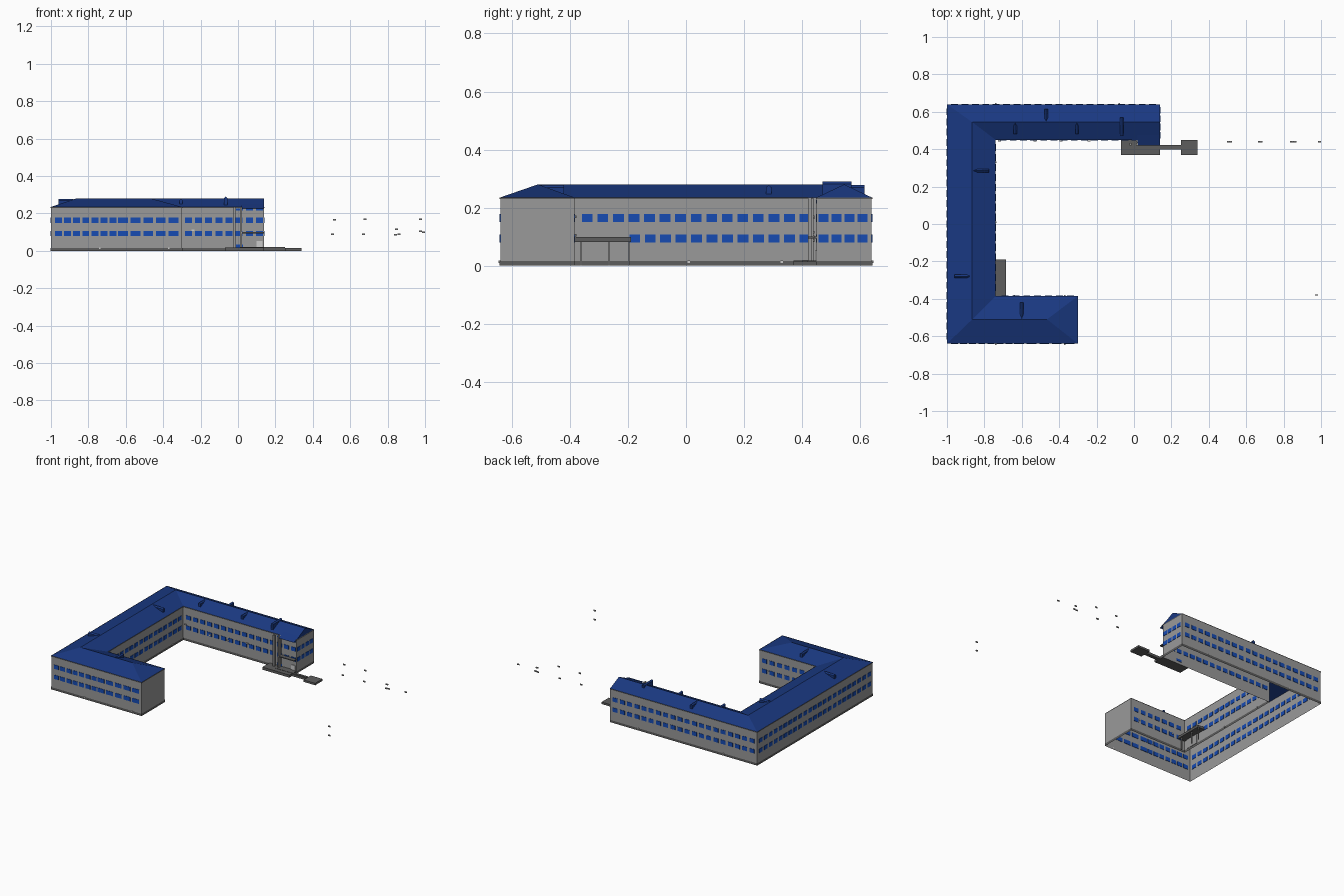
import bpy, bmesh

if "Cube" in bpy.data.objects:
    bpy.data.objects.remove(bpy.data.objects["Cube"])

def material(name, rgb):
    m = bpy.data.materials.new(name)
    m.diffuse_color = (*rgb, 1)
    m.use_nodes = True
    m.node_tree.nodes["Principled BSDF"].inputs["Base Color"].default_value = m.diffuse_color
    return m

BLUE = material("roof_blue", (0.01, 0.04, 0.22))
GLASS = material("window_blue", (0.008, 0.07, 0.45))
DARK = material("dark_grey", (0.11, 0.11, 0.11))
WALL = material("wall_grey", (0.32, 0.32, 0.32))

def finish(name, bm, mat):
    me = bpy.data.meshes.new(name)
    bm.to_mesh(me)
    bm.free()
    ob = bpy.data.objects.new(name, me)
    bpy.context.collection.objects.link(ob)
    if mat:
        me.materials.append(mat)
    return ob

def add_box(bm, x0, x1, y0, y1, z0, z1):
    v = [bm.verts.new((x, y, z)) for z in (z0, z1) for x, y in ((x0, y0), (x1, y0), (x1, y1), (x0, y1))]
    for f in ((3, 2, 1, 0), (4, 5, 6, 7), (0, 1, 5, 4), (1, 2, 6, 5), (2, 3, 7, 6), (3, 0, 4, 7)):
        bm.faces.new([v[i] for i in f])

def boxes(name, items, mat=None):
    bm = bmesh.new()
    for b in items:
        add_box(bm, *b)
    return finish(name, bm, mat)

def ring(name, pts, z0, z1, mat):
    bm = bmesh.new()
    lo = [bm.verts.new((x, y, z0)) for x, y in pts]
    hi = [bm.verts.new((x, y, z1)) for x, y in pts]
    n = len(pts)
    for i in range(n):
        j = (i + 1) % n
        bm.faces.new((lo[i], lo[j], hi[j], hi[i]))
    return finish(name, bm, mat)

# U-shaped plan, counter-clockwise from the south-west corner
W, E, S, N = -1.0, 0.14, -0.64, 0.64
XI, YS, YN, XS = -0.74, -0.385, 0.45, -0.30
plan = [(W, S), (XS, S), (XS, YS), (XI, YS), (XI, YN), (E, YN), (E, N), (W, N)]
EAVE, RIDGE = 0.235, 0.28
ring("walls", plan, 0, EAVE, WALL)

# Plinth and eaves strip stand just proud of the walls
def grown(d):
    return [(W - d, S - d), (XS + d, S - d), (XS + d, YS + d), (XI + d, YS + d),
            (XI + d, YN - d), (E + d, YN - d), (E + d, N + d), (W - d, N + d)]
ring("plinth", grown(0.002), 0, 0.016, DARK)
ring("eaves_trim", grown(0.002), EAVE - 0.006, EAVE, DARK)

# Hipped roof with gable at the north wing's east end
bm = bmesh.new()
e = [bm.verts.new((x, y, EAVE)) for x, y in plan]
r = [bm.verts.new(p) for p in ((-0.865, -0.51, RIDGE), (-0.465, -0.51, RIDGE),
                               (-0.865, 0.545, RIDGE), (E, 0.545, RIDGE))]
for f in ((e[0], e[1], r[1], r[0]), (e[1], e[2], r[1]), (e[2], e[3], r[0], r[1]),
          (e[3], e[4], r[2], r[0]), (e[4], e[5], r[3], r[2]), (e[5], e[6], r[3]),
          (e[6], e[7], r[2], r[3]), (e[7], e[0], r[0], r[2])):
    bm.faces.new(f)
finish("roof", bm, BLUE)

# Narrow roof dormers: pentagon profile run along the slope
def dormer(i, axis, across, a, b, top):
    bm = bmesh.new()
    prof = [(-0.009, 0.238), (0.009, 0.238), (0.009, top - 0.008), (0, top), (-0.009, top - 0.008)]
    ends = []
    for t in (a, b):
        ends.append([bm.verts.new((across + u, t, z) if axis == 'y' else (t, across + u, z)) for u, z in prof])
    bm.faces.new(ends[0])
    bm.faces.new(ends[1][::-1])
    for k in range(5):
        j = (k + 1) % 5
        bm.faces.new((ends[0][k], ends[1][k], ends[1][j], ends[0][j]))
    bmesh.ops.recalc_face_normals(bm, faces=bm.faces)
    finish(f"dormer_{i}", bm, BLUE)

for i, d in enumerate([('x', 0.285, -0.87, -0.775, 0.278), ('x', -0.28, -0.96, -0.88, 0.278),
                       ('y', -0.47, 0.545, 0.615, 0.278), ('y', -0.635, 0.48, 0.55, 0.278),
                       ('y', -0.305, 0.48, 0.55, 0.278), ('y', -0.065, 0.47, 0.57, 0.29),
                       ('y', -0.6, -0.505, -0.42, 0.278)]):
    dormer(i, *d)

# Windows: two rows of thin panes set in each wall
ROWS = ((0.079, 0.107), (0.150, 0.178))
T = 0.0025
def run(a, b, n):
    return [a + (b - a) * k / (n - 1) for k in range(n)]

def windows(name, axis, pos, centres, w, rows=ROWS):
    items = []
    for z0, z1 in rows:
        for c in centres:
            span, thick = (c - w / 2, c + w / 2), (pos - T, pos + T)
            items.append((*span, *thick, z0, z1) if axis == 'x' else (*thick, *span, z0, z1))
    boxes(name, items, GLASS)

windows("south_windows_narrow", 'x', S, run(-0.96, -0.668, 7), 0.037)
windows("south_windows_wide", 'x', S, run(-0.615, -0.345, 5), 0.052)
windows("north_windows", 'x', N, run(-0.96, 0.10, 20), 0.037)
windows("west_windows", 'y', W, run(-0.60, 0.60, 23), 0.037)
windows("court_north_windows", 'x', YN, run(-0.70, 0.115, 16), 0.037)
windows("court_south_windows", 'x', YS, run(-0.69, -0.34, 7), 0.037)
windows("court_west_windows_low", 'y', XI, run(-0.177, 0.41, 12), 0.037, ROWS[:1])
windows("court_west_windows_high", 'y', XI, run(-0.34, 0.41, 15), 0.037, ROWS[1:])
windows("gable_windows", 'y', E, run(0.474, 0.608, 4), 0.035)

# Courtyard canopy with its supports and door
boxes("courtyard_canopy", [(XI, -0.685, YS, -0.19, 0.082, 0.098)], DARK)
boxes("canopy_supports", [(-0.70, -0.694, y, y + 0.006, 0, 0.082) for y in (-0.365, -0.268, -0.2)], WALL)
boxes("courtyard_door", [(XI, XI + 0.004, -0.36, -0.265, 0.016, 0.082)], WALL)

# Porch at the east end of the north wing
bm = bmesh.new()
v = [bm.verts.new(p) for p in ((0.02, 0.42, 0.226), (E, 0.42, 0.226), (E, 0.475, 0.250), (0.02, 0.475, 0.250))]
bm.faces.new(v)
finish("porch_roof", bm, BLUE)
boxes("porch_posts", [(-0.025, -0.013, 0.42, 0.432, 0.01, EAVE), (0.012, 0.022, 0.42, 0.432, 0.01, EAVE),
                      (0.012, 0.022, 0.438, YN, 0.01, EAVE)], WALL)
boxes("porch_slab", [(0.02, E, 0.42, YN, 0.094, 0.1)], DARK)
boxes("porch_door", [(0.098, 0.132, 0.445, YN, 0.015, 0.052)])
windows("porch_windows", 'x', YN, (0.008, 0.061, 0.115), 0.037, ((0.215, 0.226),))
windows("porch_low_window", 'x', YN, (0.008,), 0.04, ((0.018, 0.034),))

# Entrance landing, access ramp and lower landing
boxes("entrance_landing", [(-0.07, E, 0.37, YN, 0, 0.018)], DARK)
boxes("access_ramp", [(E, 0.25, 0.398, 0.422, 0, 0.015)], DARK)
boxes("ramp_rail", [(0.01, 0.25, 0.402, 0.418, 0.015, 0.02)], DARK)
boxes("lower_landing", [(0.25, 0.34, 0.37, YN, 0, 0.014)], DARK)

# Small fittings on the walls and detached in the yard
def fitting(x, y, z, hx=0.008, hy=0.003):
    return (x - hx, x + hx, y - hy, y + hy, z - 0.004, z + 0.004)

boxes("wall_fittings",
      [fitting(x, 0.445, z) for x, z in ((-0.72, 0.115), (-0.53, 0.09), (-0.39, 0.09), (-0.24, 0.11))]
      + [fitting(x, S - 0.003, 0.013, 0.004) for x in (-0.74, -0.37)]
      + [fitting(x, N + 0.003, 0.013, 0.004) for x in (-0.74, -0.08)]
      + [fitting(x, YS + 0.003, 0.1, 0.004) for x in (-0.64, -0.37)]
      + [fitting(XI + 0.003, y, 0.013, 0.003, 0.004) for y in (0.01, 0.33)])
boxes("yard_fittings",
      [fitting(x, 0.44, z) for x, z in ((0.515, 0.165), (0.505, 0.088), (0.68, 0.168), (0.67, 0.088),
                                        (0.842, 0.086), (0.86, 0.088), (0.848, 0.115), (0.992, 0.1))]
      + [fitting(0.975, -0.38, z) for z in (0.168, 0.105)], WALL)
